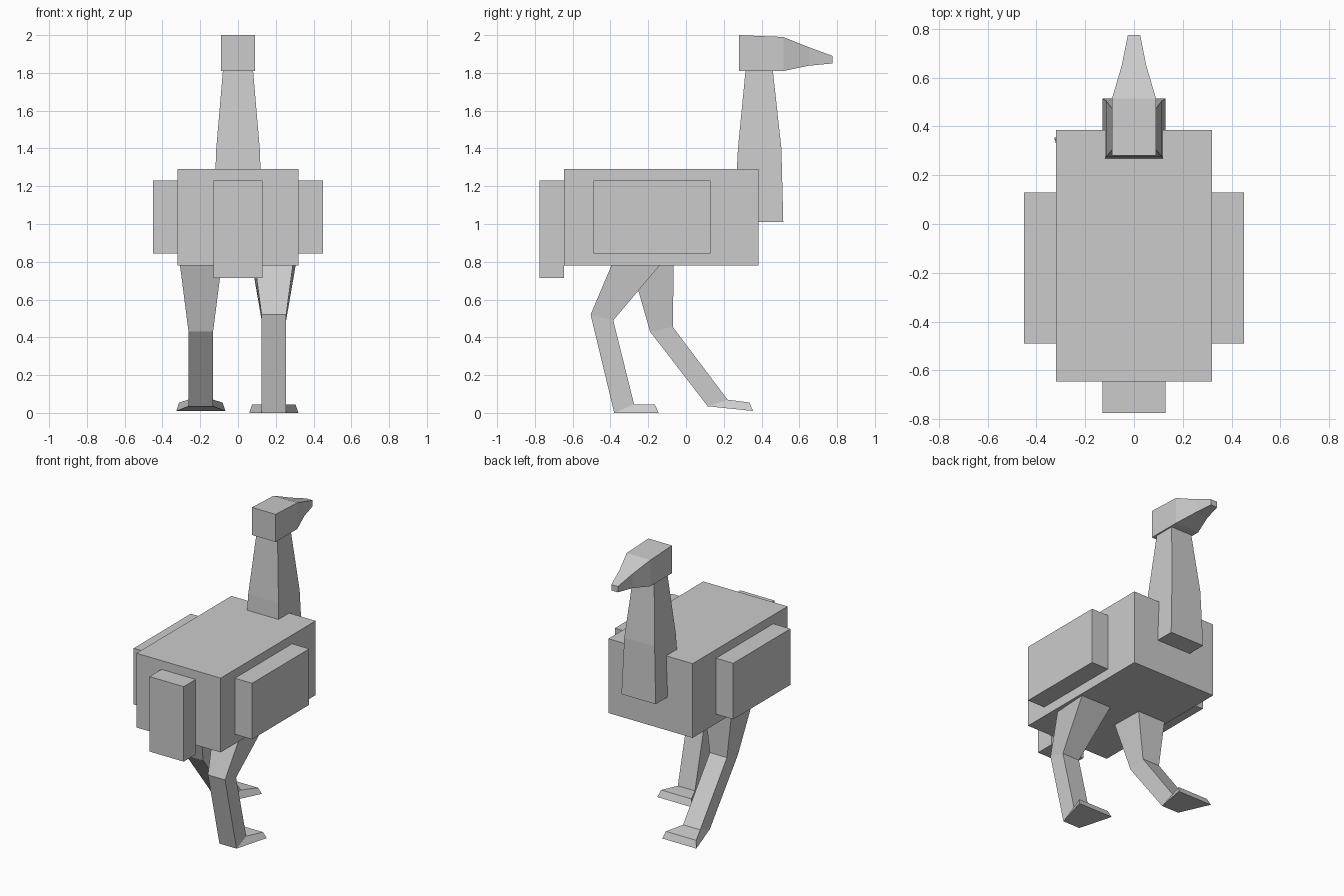
import bpy
import bmesh

cube = bpy.data.objects.get("Cube")
if cube:
    bpy.data.objects.remove(cube, do_unlink=True)

# Single plain grey material
GREY = (0.6, 0.6, 0.6, 1)
grey = bpy.data.materials.new("plain grey")
grey.use_nodes = True
grey.diffuse_color = GREY
grey.node_tree.nodes["Principled BSDF"].inputs["Base Color"].default_value = GREY


def loft(name, rings, x=0.0):
    """Skin four-sided rings; each ring is two (y, z, half width) edges."""
    bm = bmesh.new()
    loops = []
    for (y1, z1, w1), (y2, z2, w2) in rings:
        corners = ((x - w1, y1, z1), (x + w1, y1, z1),
                   (x + w2, y2, z2), (x - w2, y2, z2))
        loops.append([bm.verts.new(c) for c in corners])
    for a, b in zip(loops, loops[1:]):
        for i in range(4):
            j = (i + 1) % 4
            bm.faces.new((a[i], a[j], b[j], b[i]))
    bm.faces.new(loops[0])
    bm.faces.new(loops[-1])
    bmesh.ops.recalc_face_normals(bm, faces=bm.faces)
    mesh = bpy.data.meshes.new(name)
    bm.to_mesh(mesh)
    bm.free()
    mesh.materials.append(grey)
    obj = bpy.data.objects.new(name, mesh)
    bpy.context.collection.objects.link(obj)
    return obj


def box(name, x, half, y0, y1, z0, z1):
    return loft(name, [((y0, z, half), (y1, z, half)) for z in (z0, z1)], x)


# Body, tail and wings
box("body", 0, 0.32, -0.645, 0.385, 0.78, 1.29)
box("tail", 0, 0.13, -0.775, -0.645, 0.715, 1.23)
for side, sign in (("left", 1), ("right", -1)):
    box(side + "_wing", sign * 0.385, 0.065, -0.49, 0.13, 0.845, 1.23)

# Neck, tapering upward
loft("neck", [((0.255, 1.01, 0.13), (0.515, 1.01, 0.13)),
              ((0.275, 1.40, 0.115), (0.505, 1.40, 0.115)),
              ((0.315, 1.81, 0.08), (0.46, 1.81, 0.08))])

# Head with beak, from back to tip
loft("head", [((0.28, 1.81, 0.09), (0.28, 2.0, 0.09)),
              ((0.515, 1.81, 0.09), (0.515, 1.99, 0.09)),
              ((0.65, 1.838, 0.05), (0.65, 1.936, 0.05)),
              ((0.775, 1.85, 0.025), (0.775, 1.89, 0.025))])

# Striding legs: hip, knee, ankle and toe
loft("left_leg", [((-0.395, 0.78, 0.10), (-0.14, 0.78, 0.115)),
                  ((-0.505, 0.52, 0.065), (-0.385, 0.49, 0.065)),
                  ((-0.38, 0.0, 0.065), (-0.275, 0.045, 0.065)),
                  ((-0.145, 0.0, 0.13), (-0.165, 0.045, 0.115))], 0.19)
loft("right_leg", [((-0.29, 0.78, 0.11), (-0.065, 0.78, 0.105)),
                   ((-0.19, 0.43, 0.065), (-0.07, 0.455, 0.065)),
                   ((0.115, 0.035, 0.065), (0.22, 0.07, 0.065)),
                   ((0.355, 0.01, 0.13), (0.335, 0.055, 0.115))], -0.197)
